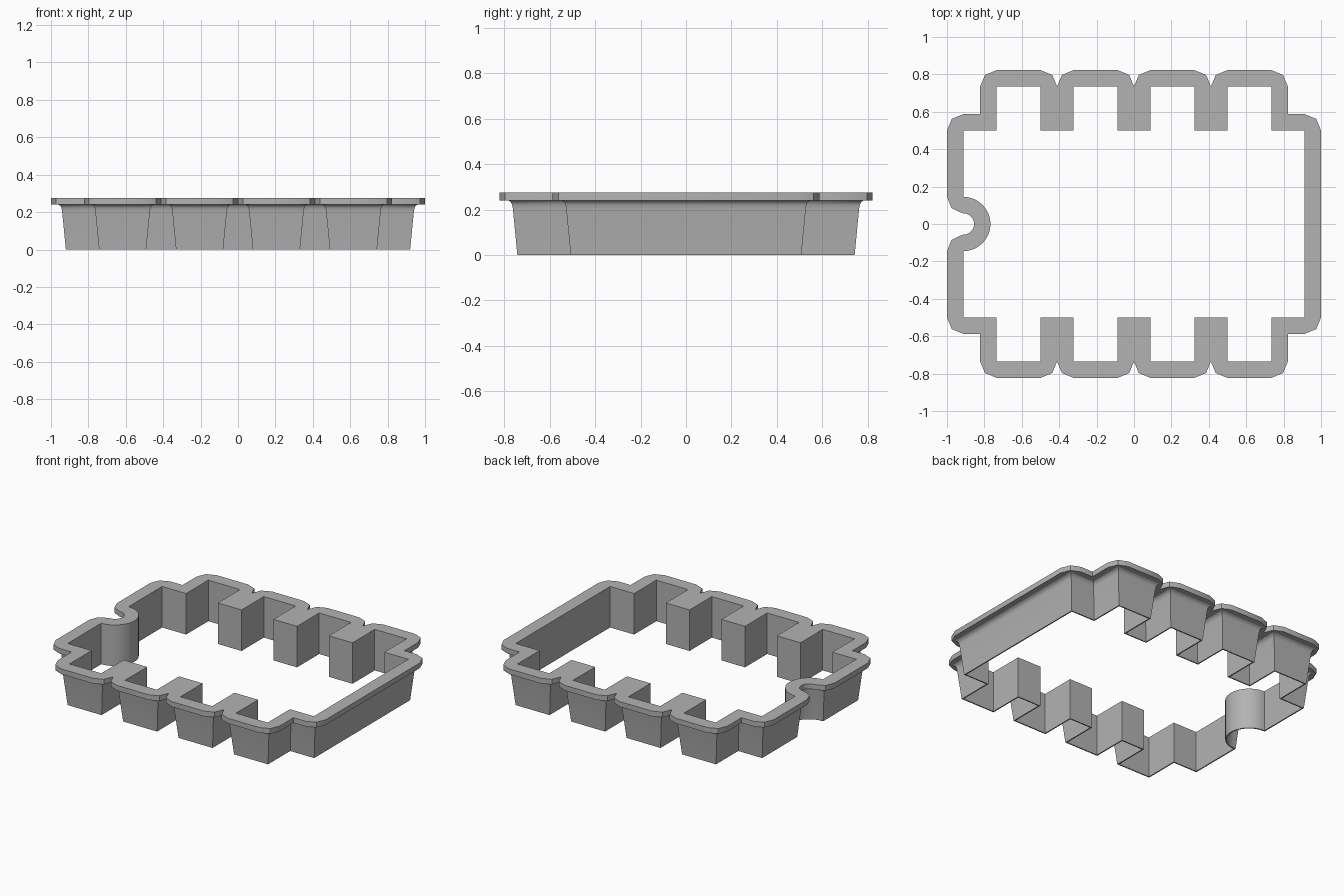
import bpy, bmesh, math
from mathutils import Vector

if "Cube" in bpy.data.objects:
    bpy.data.objects.remove(bpy.data.objects["Cube"], do_unlink=True)

RIM = 0.0875          # rim width
UNDER, TOP = 0.24, 0.275
SIDE, SHOULDER, FINGER = 0.9125, 0.5, 0.735
NOTCH = 0.145

grey = bpy.data.materials.new("plain grey")
grey.use_nodes = True
colour = (0.45, 0.45, 0.45, 1)
grey.diffuse_color = colour
grey.node_tree.nodes["Principled BSDF"].inputs["Base Color"].default_value = colour


def cutting_outline():
    """Counter-clockwise inner outline: fingers, round notch, fingers."""
    half = [(SIDE, SHOULDER)]
    low, high = SHOULDER, FINGER
    for x in (0.735, 0.499, 0.3235, 0.0875):
        half += [(x, low), (x, high)]
        low, high = high, low
    back = half + [(-x, y) for x, y in reversed(half)]
    front = [(x, -y) for x, y in reversed(back)]
    steps = 24
    notch = []
    for i in range(steps + 1):
        a = math.pi * (0.5 - i / steps)
        notch.append((-SIDE + NOTCH * math.cos(a), NOTCH * math.sin(a)))
    return [Vector(p) for p in back + notch + front]


def corner_normals(path, i):
    """Outward normals of the edges before and after a corner."""
    p = path[i]
    before = (p - path[i - 1]).normalized()
    after = (path[(i + 1) % len(path)] - p).normalized()
    return Vector((before.y, -before.x)), Vector((after.y, -after.x))


def mitred(path, d):
    result = []
    for i, p in enumerate(path):
        a, b = corner_normals(path, i)
        result.append(p + (a + b) * d / (1 + a.dot(b)))
    return result


def rim_outline(path, d):
    """Offset with chamfered outer corners; slots between fingers close up."""
    result = []
    sharp = mitred(path, d)
    for i, p in enumerate(path):
        a, b = corner_normals(path, i)
        turn = a.x * b.y - a.y * b.x
        if abs(p.x) < 0.6 and abs(abs(p.y) - SHOULDER) < 0.01:
            continue
        if turn > 0.5:
            points = [p + a * d, p + (a + b).normalized() * d, p + b * d]
        else:
            points = [sharp[i]]
        for q in points:
            if not result or (q - result[-1]).length > 0.002:
                result.append(q)
    return result


outline = cutting_outline()

# Tapered wall with a small fillet under the rim
profile = [(0, UNDER), (0, 0), (0.008, 0), (0.028, 0.205), (0.031, 0.222),
           (0.037, 0.234), (0.047, UNDER)]
bm = bmesh.new()
rings = [[bm.verts.new((p.x, p.y, z)) for p in mitred(outline, d)]
         for d, z in profile]
for lower, upper in zip(rings, rings[1:]):
    for i in range(len(outline)):
        j = (i + 1) % len(outline)
        bm.faces.new((lower[i], lower[j], upper[j], upper[i]))
bmesh.ops.recalc_face_normals(bm, faces=bm.faces)
# The open shell must face away from its own material
inner = next(f for f in bm.faces if abs(f.calc_center_median().x - SIDE) < 0.001)
if inner.normal.x > 0:
    bmesh.ops.reverse_faces(bm, faces=bm.faces)
mesh = bpy.data.meshes.new("cutting_wall")
bm.to_mesh(mesh)
bm.free()
wall = bpy.data.objects.new("cutting_wall", mesh)

# Flat rim: filled outline with a hole, given thickness
curve = bpy.data.curves.new("top_rim", 'CURVE')
curve.dimensions = '2D'
curve.fill_mode = 'BOTH'
curve.extrude = (TOP - UNDER) / 2
for loop in (rim_outline(outline, RIM), outline):
    spline = curve.splines.new('POLY')
    spline.points.add(len(loop) - 1)
    for point, p in zip(spline.points, loop):
        point.co = (p.x, p.y, 0, 1)
    spline.use_cyclic_u = True
rim = bpy.data.objects.new("top_rim", curve)
rim.location.z = (TOP + UNDER) / 2

for ob in (wall, rim):
    bpy.context.collection.objects.link(ob)
    ob.data.materials.append(grey)
    bpy.ops.object.select_all(action='DESELECT')
    ob.select_set(True)
    bpy.context.view_layer.objects.active = ob
    if ob.type == 'CURVE':
        bpy.ops.object.convert(target='MESH')
        bm = bmesh.new()
        bm.from_mesh(ob.data)
        bmesh.ops.remove_doubles(bm, verts=bm.verts, dist=0.0005)
        bmesh.ops.recalc_face_normals(bm, faces=bm.faces)
        bm.to_mesh(ob.data)
        bm.free()
    bpy.ops.object.shade_smooth_by_angle(angle=math.radians(35))
